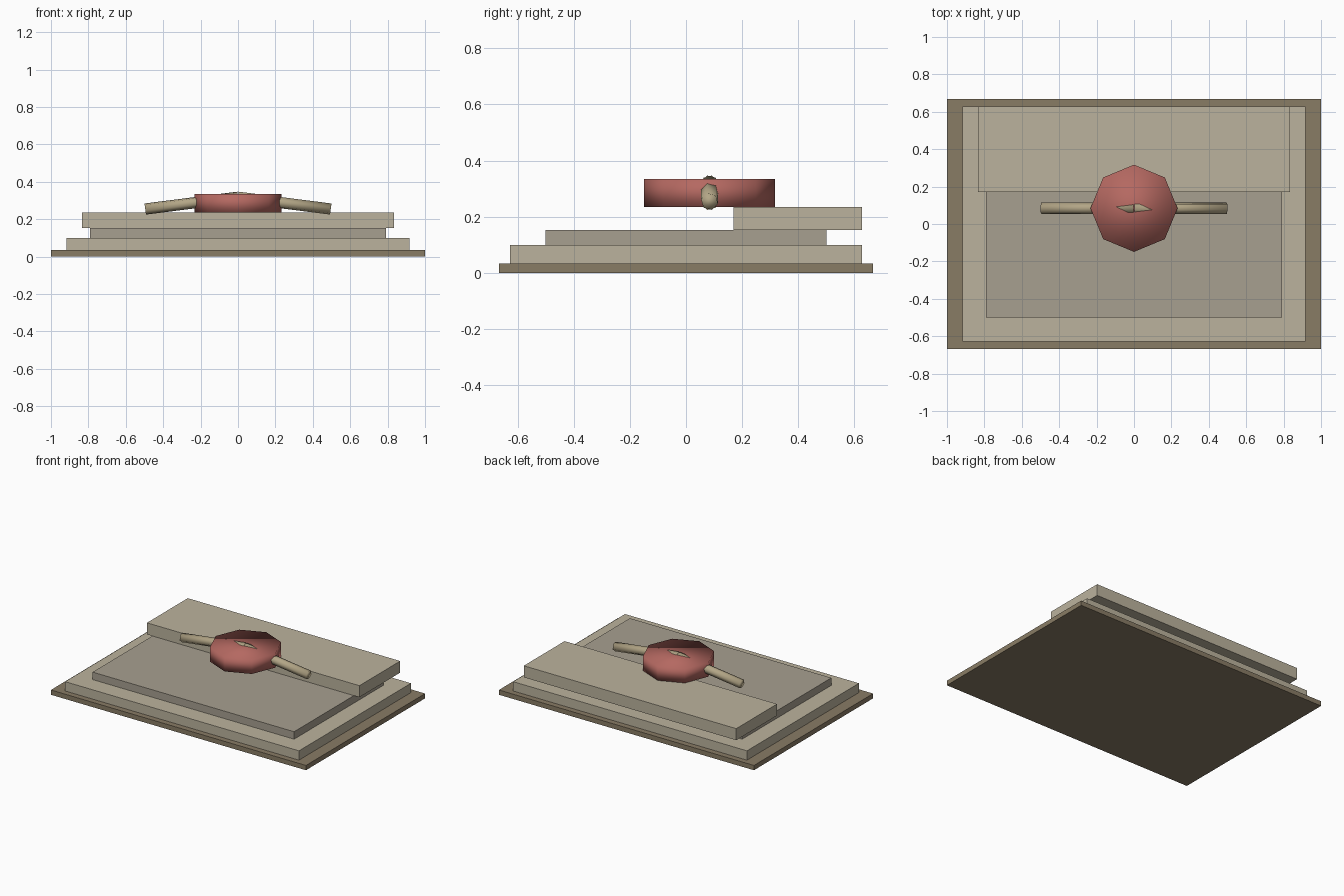
import bpy, bmesh, math
from mathutils import Vector, Matrix

if "Cube" in bpy.data.objects:
    bpy.data.objects.remove(bpy.data.objects["Cube"])


def material(name, color):
    m = bpy.data.materials.new(name)
    m.diffuse_color = (*color, 1)
    m.use_nodes = True
    m.node_tree.nodes["Principled BSDF"].inputs["Base Color"].default_value = m.diffuse_color
    return m


WOOD = material("dark_tan", (0.25, 0.20, 0.13))
CREAM = material("cream", (0.50, 0.45, 0.34))
GREY = material("warm_grey", (0.39, 0.35, 0.28))
RED = material("dusty_red", (0.46, 0.14, 0.12))
TAN = material("tan", (0.45, 0.38, 0.24))


def finish(name, bm, mat, smooth=False):
    bmesh.ops.recalc_face_normals(bm, faces=bm.faces)
    me = bpy.data.meshes.new(name)
    for f in bm.faces:
        f.smooth = smooth
    bm.to_mesh(me)
    bm.free()
    me.materials.append(mat)
    ob = bpy.data.objects.new(name, me)
    bpy.context.collection.objects.link(ob)
    return ob


def slab(name, half_x, y0, y1, z0, z1, mat):
    bm = bmesh.new()
    bmesh.ops.create_cube(bm, size=1)
    for v in bm.verts:
        v.co = (v.co.x * 2 * half_x, (y0 + y1) / 2 + v.co.y * (y1 - y0),
                (z0 + z1) / 2 + v.co.z * (z1 - z0))
    return finish(name, bm, mat)


# Stacked slabs
slab("base_board", 1.0, -0.667, 0.667, 0, 0.034, WOOD)
slab("lower_slab", 0.917, -0.627, 0.627, 0.034, 0.1, CREAM)
slab("inset_panel", 0.79, -0.5, 0.5, 0.1, 0.153, GREY)
slab("rear_ledge", 0.833, 0.17, 0.627, 0.153, 0.235, CREAM)

# Eight-sided disc, smooth shaded
cy = 0.084
bm = bmesh.new()
bmesh.ops.create_cone(bm, cap_ends=True, segments=8, radius1=0.233, radius2=0.233,
                      depth=0.1, matrix=Matrix.Translation((0, cy, 0.285)))
finish("round_boss", bm, RED, True)

# Mirrored sloping handles that meet inside the disc
for side, label in ((-1, "left"), (1, "right")):
    a, b = Vector((0, cy, 0.317)), Vector((side * 0.496, cy, 0.254))
    d = b - a
    turn = d.to_track_quat('Z', 'Y').to_matrix().to_4x4()
    spin = Matrix.Rotation(math.radians(15), 4, 'Z')
    bm = bmesh.new()
    bmesh.ops.create_cone(bm, cap_ends=True, segments=6, radius1=0.031, radius2=0.031,
                          depth=d.length,
                          matrix=Matrix.Translation((a + b) / 2) @ turn @ spin)
    finish(label + "_handle", bm, TAN, True)
